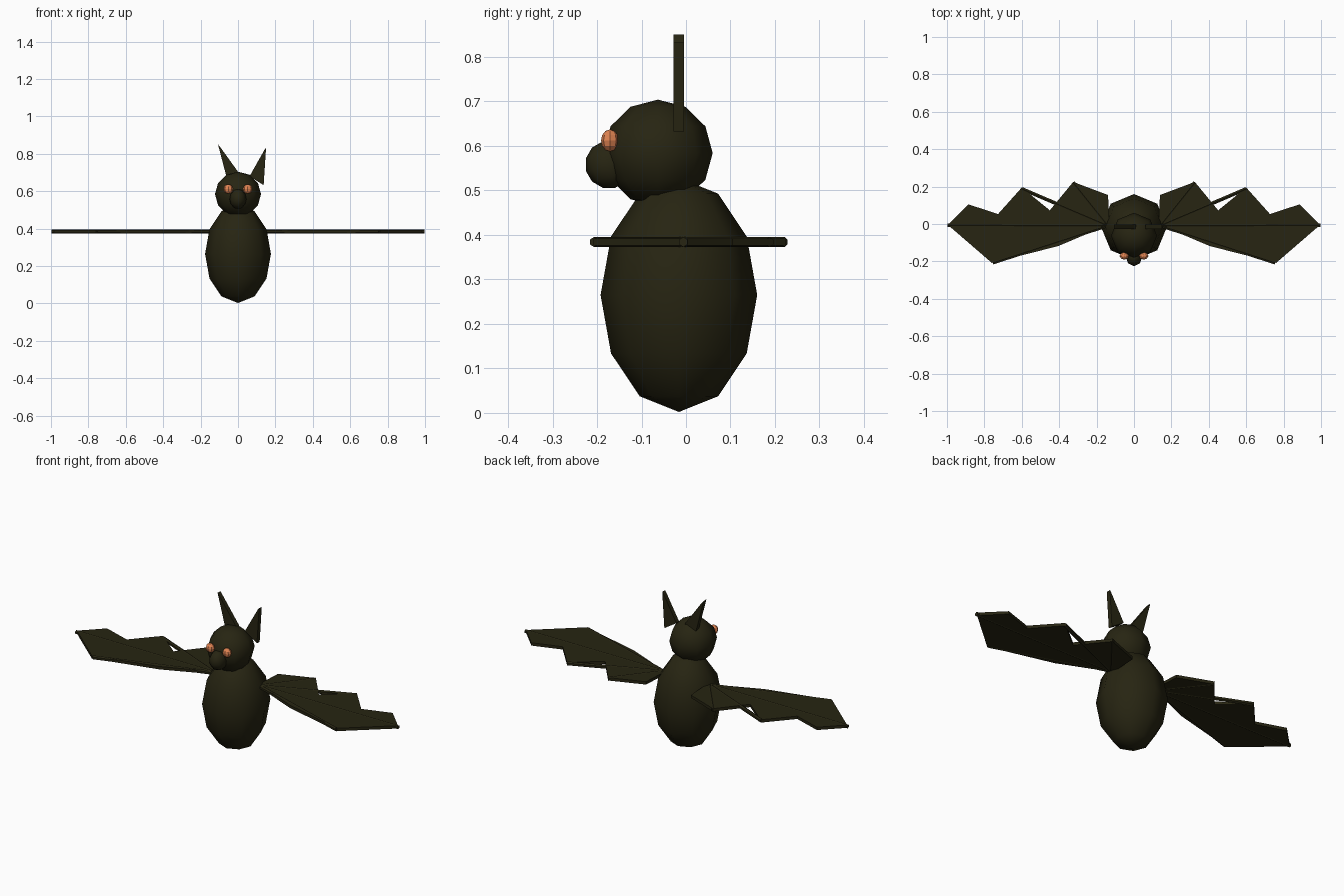
import bpy, bmesh, math
from mathutils import Vector

if "Cube" in bpy.data.objects:
    bpy.data.objects.remove(bpy.data.objects["Cube"])


def material(name, rgb):
    m = bpy.data.materials.new(name)
    m.diffuse_color = (*rgb, 1)
    m.use_nodes = True
    m.node_tree.nodes["Principled BSDF"].inputs["Base Color"].default_value = m.diffuse_color
    return m


FUR = material("dark olive fur", (0.020, 0.018, 0.006))
EYE = material("orange eyes", (0.75, 0.23, 0.085))


def ball(name, loc, scale, mat, segments=8, rings=6, rot=(0, 0, 0), smooth=True):
    bpy.ops.mesh.primitive_uv_sphere_add(segments=segments, ring_count=rings,
                                         radius=1, location=loc, rotation=rot)
    ob = bpy.context.object
    ob.name = name
    ob.scale = scale
    ob.data.materials.append(mat)
    if smooth:
        bpy.ops.object.shade_smooth()
    return ob


def plate(name, points, offset, mat):
    """Flat outline extruded by the offset vector."""
    bm = bmesh.new()
    face = bm.faces.new([bm.verts.new(p) for p in points])
    ext = bmesh.ops.extrude_face_region(bm, geom=[face])
    verts = [g for g in ext["geom"] if isinstance(g, bmesh.types.BMVert)]
    bmesh.ops.translate(bm, verts=verts, vec=offset)
    bmesh.ops.recalc_face_normals(bm, faces=bm.faces)
    me = bpy.data.meshes.new(name)
    bm.to_mesh(me)
    bm.free()
    me.materials.append(mat)
    ob = bpy.data.objects.new(name, me)
    bpy.context.collection.objects.link(ob)
    return ob


def rod(name, a, b, radius, mat):
    a, b = Vector(a), Vector(b)
    bpy.ops.mesh.primitive_cylinder_add(vertices=6, radius=radius,
                                        depth=(b - a).length, location=(a + b) / 2)
    ob = bpy.context.object
    ob.name = name
    ob.rotation_euler = (b - a).to_track_quat("Z", "Y").to_euler()
    ob.data.materials.append(mat)
    return ob


# Body, head and snout
ball("body", (0, -0.016, 0.265), (0.176, 0.176, 0.263), FUR)
ball("head", (0, -0.063, 0.584), (0.123, 0.123, 0.120), FUR)
ball("snout", (0, -0.173, 0.558), (0.045, 0.054, 0.054), FUR,
     rot=(math.radians(15), 0, 0))

# Ears: thin tapered plates, the right one set lower and further out
ears = {
    "left_ear": [(-0.107, 0.85), (-0.098, 0.84), (0.01, 0.69), (-0.052, 0.64)],
    "right_ear": [(0.150, 0.832), (0.142, 0.822), (0.062, 0.68), (0.137, 0.632)],
}
for name, pts in ears.items():
    plate(name, [(x, -0.028, z) for x, z in pts], (0, 0.024, 0), FUR)

# Wing outline, from the shoulder around the scalloped edge
WING_Z = 0.384
outline = [(0.13, -0.01), (0.155, -0.012), (0.405, -0.118), (0.76, -0.208),
           (0.995, -0.005), (0.885, 0.105), (0.727, 0.053), (0.60, 0.195),
           (0.45, 0.073), (0.325, 0.225), (0.139, 0.155)]
rib_tips = [(0.755, -0.207), (0.998, -0.006), (0.60, 0.188), (0.325, 0.222)]

for side, s in (("left", -1), ("right", 1)):
    # Eyes
    ball(side + "_eye", (s * 0.052, -0.171, 0.612), (0.025, 0.020, 0.025), EYE,
         smooth=False)
    # Membrane and finger bones
    plate(side + "_wing_membrane",
          [(s * x, y, WING_Z - 0.008) for x, y in outline], (0, 0, 0.016), FUR)
    for i, (x, y) in enumerate(rib_tips):
        rod(f"{side}_wing_bone_{i + 1}", (s * 0.14, -0.008, WING_Z),
            (s * x, y, WING_Z), 0.011, FUR)
